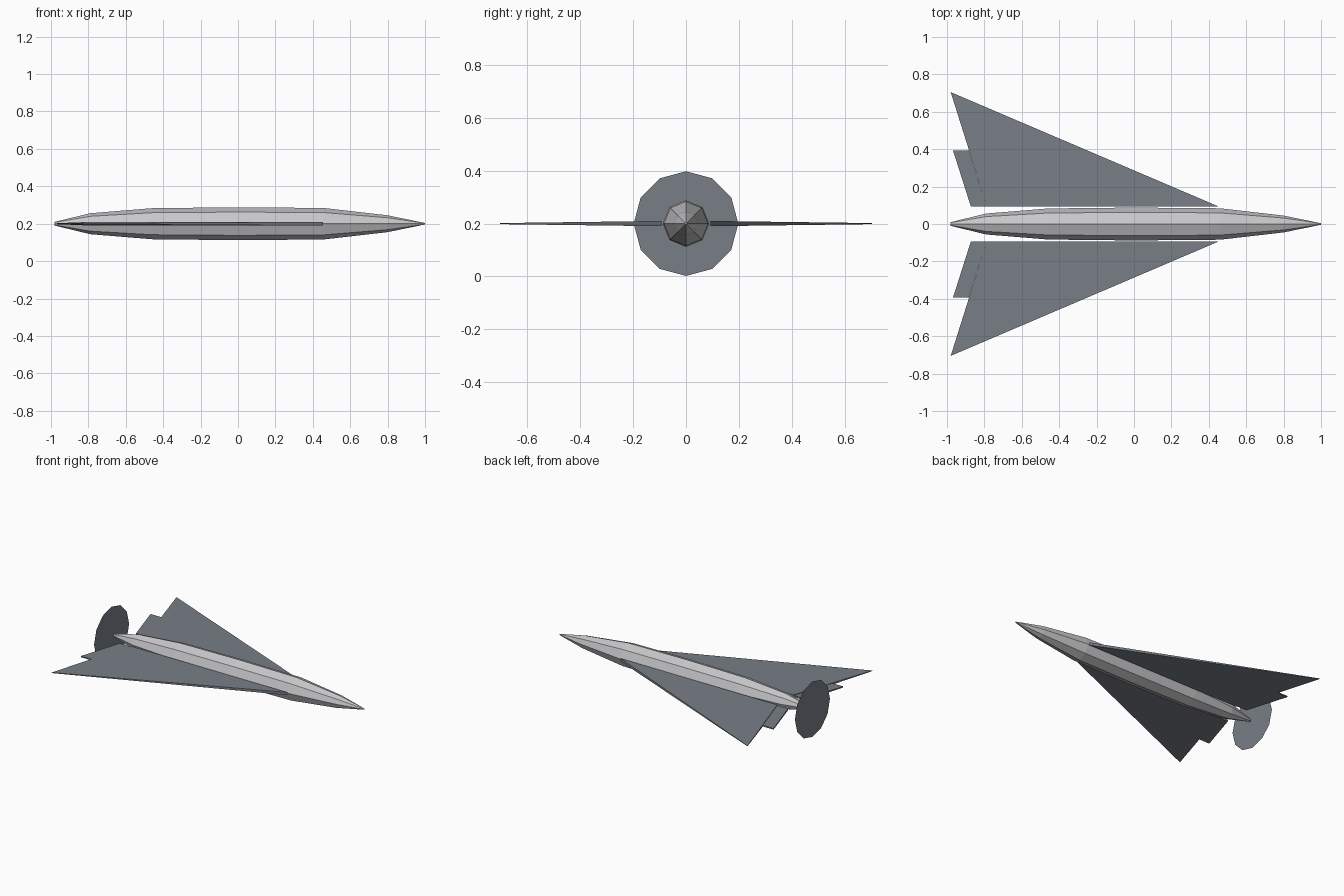
import bpy, bmesh, math

if "Cube" in bpy.data.objects:
    bpy.data.objects.remove(bpy.data.objects["Cube"], do_unlink=True)

AXIS_Z = 0.2


def material(name, rgb):
    m = bpy.data.materials.new(name)
    m.use_nodes = True
    m.diffuse_color = (*rgb, 1)
    m.node_tree.nodes["Principled BSDF"].inputs["Base Color"].default_value = (*rgb, 1)
    return m


light_grey = material("light grey hull", (0.58, 0.58, 0.60))
slate = material("slate grey", (0.19, 0.21, 0.24))


def finish(name, bm, mat):
    bmesh.ops.recalc_face_normals(bm, faces=bm.faces)
    mesh = bpy.data.meshes.new(name)
    bm.to_mesh(mesh)
    bm.free()
    mesh.materials.append(mat)
    ob = bpy.data.objects.new(name, mesh)
    bpy.context.collection.objects.link(ob)
    return ob


def ring(bm, x, radius, sides):
    return [bm.verts.new((x, radius * math.sin(2 * math.pi * i / sides),
                          AXIS_Z + radius * math.cos(2 * math.pi * i / sides)))
            for i in range(sides)]


def plate(name, points, mat):
    """Mirrored plate; each outline point is (x, y, half thickness)."""
    bm = bmesh.new()
    top = [bm.verts.new((x, y, AXIS_Z + t)) for x, y, t in points]
    low = [bm.verts.new((x, y, AXIS_Z - t)) for x, y, t in points]
    bm.faces.new(top)
    bm.faces.new(low[::-1])
    n = len(points)
    for i in range(n):
        j = (i + 1) % n
        bm.faces.new((top[i], low[i], low[j], top[j]))
    ob = finish(name, bm, mat)
    mirror = ob.modifiers.new("mirror", "MIRROR")
    mirror.use_axis = (False, True, False)
    return ob


# Eight-sided spindle hull: (x, radius) stations from tail to nose
stations = [(-0.98, 0.01), (-0.79, 0.056), (-0.46, 0.083), (0.0, 0.088),
            (0.46, 0.084), (0.80, 0.045), (1.0, 0.004)]
bm = bmesh.new()
rings = [ring(bm, x, r, 8) for x, r in stations]
for a, b in zip(rings, rings[1:]):
    for i in range(8):
        j = (i + 1) % 8
        bm.faces.new((a[i], a[j], b[j], b[i]))
bm.faces.new(rings[0])
bm.faces.new(rings[-1])
finish("hull", bm, light_grey)

# Delta wings, thinning toward the tips
plate("wings", [(0.455, 0.0925, 0.01), (-0.787, 0.0925, 0.01),
                (-0.98, 0.705, 0.002)], slate)

# Flaps behind the inner trailing edges
plate("flaps", [(-0.787, 0.0925, 0.006), (-0.872, 0.0925, 0.006),
                (-0.968, 0.394, 0.004), (-0.883, 0.394, 0.004)], slate)

# Flat twelve-sided propeller disc at the tail
bm = bmesh.new()
bm.faces.new(ring(bm, -1.0, 0.198, 12))
disc = finish("propeller_disc", bm, slate)
